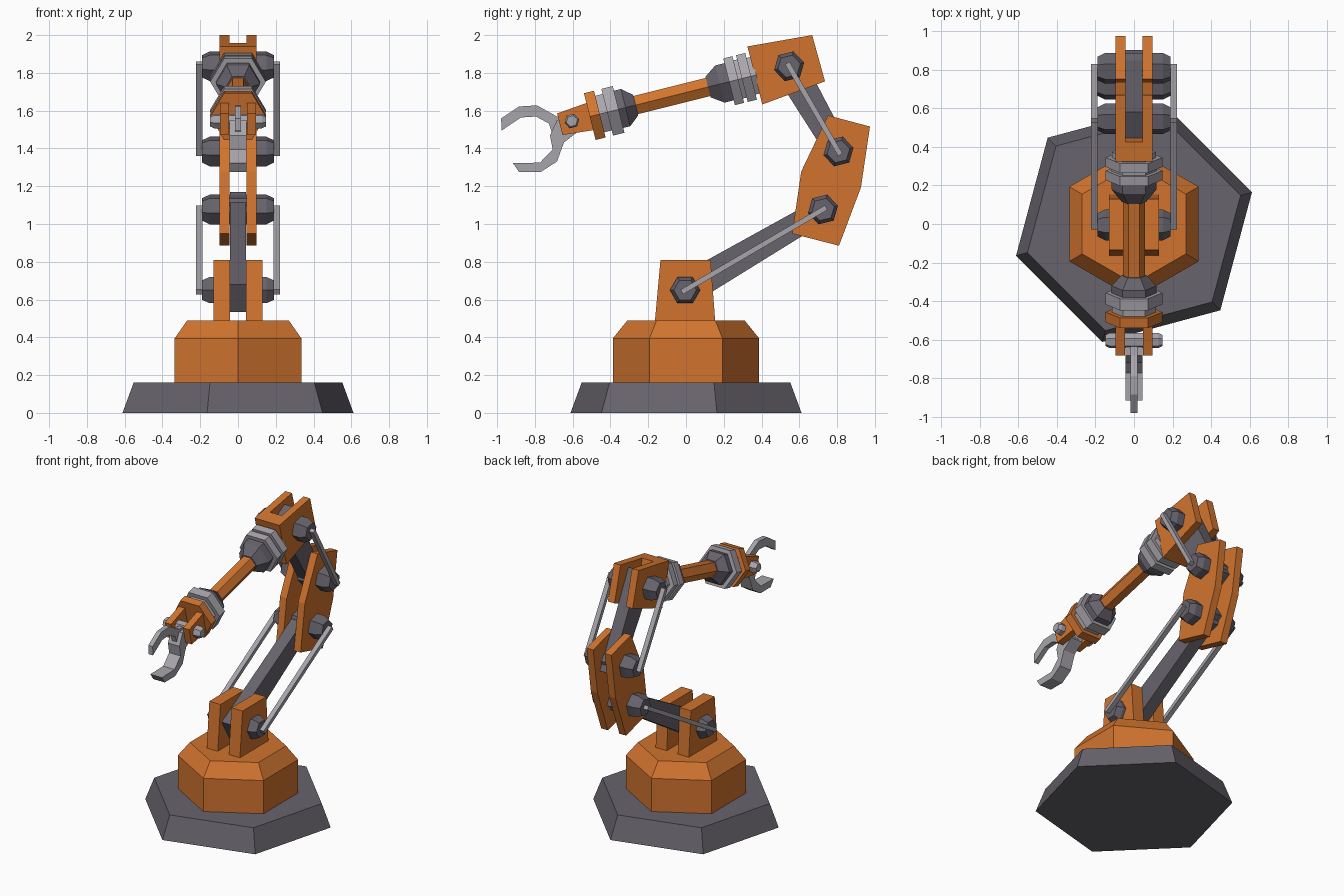
import bpy, bmesh, math
from mathutils import Vector

if "Cube" in bpy.data.objects:
    bpy.data.objects.remove(bpy.data.objects["Cube"])


def material(name, rgb):
    m = bpy.data.materials.new(name)
    m.diffuse_color = (*rgb, 1)
    m.use_nodes = True
    m.node_tree.nodes["Principled BSDF"].inputs["Base Color"].default_value = m.diffuse_color
    return m


ORANGE = material("orange paint", (0.64, 0.175, 0.028))
DARK = material("dark grey metal", (0.135, 0.125, 0.15))
LIGHT = material("light grey metal", (0.39, 0.375, 0.41))
X, Y, Z = Vector((1, 0, 0)), Vector((0, 1, 0)), Vector((0, 0, 1))


def finish(bm, name, mat):
    bmesh.ops.recalc_face_normals(bm, faces=bm.faces)
    mesh = bpy.data.meshes.new(name)
    bm.to_mesh(mesh)
    bm.free()
    mesh.materials.append(mat)
    ob = bpy.data.objects.new(name, mesh)
    bpy.context.collection.objects.link(ob)
    return ob


def lathe(name, mat, stations, origin, axis, side, turn=0, sides=6):
    """Six-sided turned part: stations are (distance along axis, radius)."""
    bm = bmesh.new()
    up = axis.cross(side)
    rings = []
    for t, r in stations:
        ring = []
        for i in range(sides):
            a = math.radians(turn) + math.tau * i / sides
            ring.append(bm.verts.new(origin + axis * t + side * (r * math.cos(a)) + up * (r * math.sin(a))))
        rings.append(ring)
    for a, b in zip(rings, rings[1:]):
        for i in range(sides):
            j = (i + 1) % sides
            bm.faces.new((a[i], a[j], b[j], b[i]))
    bm.faces.new(rings[0])
    bm.faces.new(rings[-1])
    return finish(bm, name, mat)


def plate(name, mat, profile, x0, x1):
    """Side profile of (y, z) points extruded from x0 to x1."""
    bm = bmesh.new()
    a = [bm.verts.new((x0, y, z)) for y, z in profile]
    b = [bm.verts.new((x1, y, z)) for y, z in profile]
    bm.faces.new(a)
    bm.faces.new(b)
    for i in range(len(a)):
        j = (i + 1) % len(a)
        bm.faces.new((a[i], a[j], b[j], b[i]))
    return finish(bm, name, mat)


def plate_pair(name, mat, profile, inner, outer):
    for side, s in (("right", 1), ("left", -1)):
        plate(f"{name}_{side}", mat, profile, s * inner, s * outer)


def bar(p, q, w0, w1, e0, e1):
    """Tapered bar outline between two joints, with end overhangs."""
    p, q = Vector(p), Vector(q)
    d = (q - p).normalized()
    n = Vector((-d.y, d.x))
    a, b = p - d * e0, q + d * e1
    return [tuple(v) for v in (a + n * w0, b + n * w1, b - n * w1, a - n * w0)]


def bolt(name, mat, y, z, r, length, chamfer, turn=0):
    lathe(name, mat, [(-length, r * 0.75), (-length + chamfer, r), (length - chamfer, r), (length, r * 0.75)],
          Vector((0, y, z)), X, Y, turn)


# Base and turret
O = Vector((0, 0, 0))
lathe("base", DARK, [(0, 0.633), (0.16, 0.572)], O, Z, X, 15)
lathe("turret", ORANGE, [(0.16, 0.387), (0.395, 0.387), (0.49, 0.31)], O, Z, X, 30)
plate_pair("shoulder_bracket", ORANGE, [(-0.165, 0.48), (0.155, 0.48), (0.13, 0.81), (-0.135, 0.81)], 0.043, 0.13)

# Joints (y, z)
SHOULDER, ELBOW_LOW, ELBOW_HIGH, HEAD = (-0.005, 0.65), (0.725, 1.077), (0.807, 1.384), (0.546, 1.835)
bolt("shoulder_bolt", DARK, *SHOULDER, 0.08, 0.19, 0.04)
for name, j in (("elbow_low_bolt", ELBOW_LOW), ("elbow_high_bolt", ELBOW_HIGH), ("head_bolt", HEAD)):
    bolt(name, DARK, *j, 0.082, 0.19, 0.04, 14)

# Arms and slim side rods
plate("lower_arm", DARK, bar(SHOULDER, ELBOW_LOW, 0.085, 0.06, 0.085, 0.08), -0.043, 0.043)
plate("upper_arm", DARK, bar(ELBOW_HIGH, HEAD, 0.06, 0.09, 0.085, 0.085), -0.043, 0.043)
plate_pair("lower_rod", LIGHT, bar(SHOULDER, ELBOW_LOW, 0.014, 0.014, 0.02, 0.02), 0.188, 0.222)
plate_pair("upper_rod", LIGHT, bar(ELBOW_HIGH, HEAD, 0.014, 0.014, 0.02, 0.02), 0.188, 0.222)

# Elbow and head plates
plate_pair("elbow_plate", ORANGE, [(0.752, 1.575), (0.974, 1.516), (0.926, 1.193),
                                   (0.81, 0.885), (0.562, 0.949), (0.61, 1.278)], 0.045, 0.097)
plate_pair("head_plate", ORANGE, [(0.325, 1.94), (0.668, 2.0), (0.736, 1.755), (0.404, 1.633)], 0.045, 0.097)
plate("head_bridge", ORANGE, [(0.325, 1.94), (0.425, 1.957), (0.495, 1.668), (0.404, 1.633)], -0.046, 0.046)

# Forearm, running forward and down from the head
AXIS = Vector((0, -0.970, -0.2425)).normalized()
START = Vector((0, 0.364, 1.787))


def forearm(name, mat, stations):
    lathe(name, mat, stations, START, AXIS, X)


forearm("forearm_rings", LIGHT, [(-0.01, 0.115), (0.02, 0.115), (0.02, 0.147), (0.07, 0.147), (0.07, 0.12),
                                 (0.09, 0.12), (0.09, 0.147), (0.14, 0.147)])
forearm("forearm_collar", DARK, [(0.14, 0.117), (0.19, 0.117), (0.255, 0.065)])
forearm("forearm_rod", ORANGE, [(0.25, 0.057), (0.655, 0.057)])
forearm("wrist_collar", DARK, [(0.65, 0.065), (0.705, 0.117), (0.745, 0.117)])
forearm("wrist_ring", LIGHT, [(0.743, 0.147), (0.805, 0.147), (0.805, 0.115), (0.85, 0.115)])
forearm("wrist_flange", ORANGE, [(0.846, 0.147), (0.9, 0.147)])


# Claw mount
def along(t, h):
    p = START + AXIS * t + Vector((0, -0.2425, 0.970)) * h
    return p.y, p.z


plate_pair("claw_mount", ORANGE, [along(0.89, 0.075), along(1.064, 0.058), along(1.064, -0.06), along(0.89, -0.075)],
           0.047, 0.095)
bolt("claw_bolt", LIGHT, *along(0.998, 0), 0.04, 0.147, 0.02, 14)

# Claw: slim upper finger, wide lower finger
plate("upper_finger", LIGHT, [(-0.979, 1.559), (-0.884, 1.622), (-0.789, 1.628), (-0.683, 1.569), (-0.58, 1.56),
                              (-0.57, 1.5), (-0.65, 1.46), (-0.704, 1.469), (-0.726, 1.532), (-0.794, 1.569),
                              (-0.873, 1.564), (-0.976, 1.495)], -0.017, 0.017)
plate("lower_finger", LIGHT, [(-0.916, 1.322), (-0.773, 1.325), (-0.706, 1.395), (-0.72, 1.469), (-0.683, 1.55),
                              (-0.58, 1.55), (-0.57, 1.49), (-0.646, 1.432), (-0.683, 1.331), (-0.768, 1.276),
                              (-0.884, 1.276)], -0.045, 0.045)
